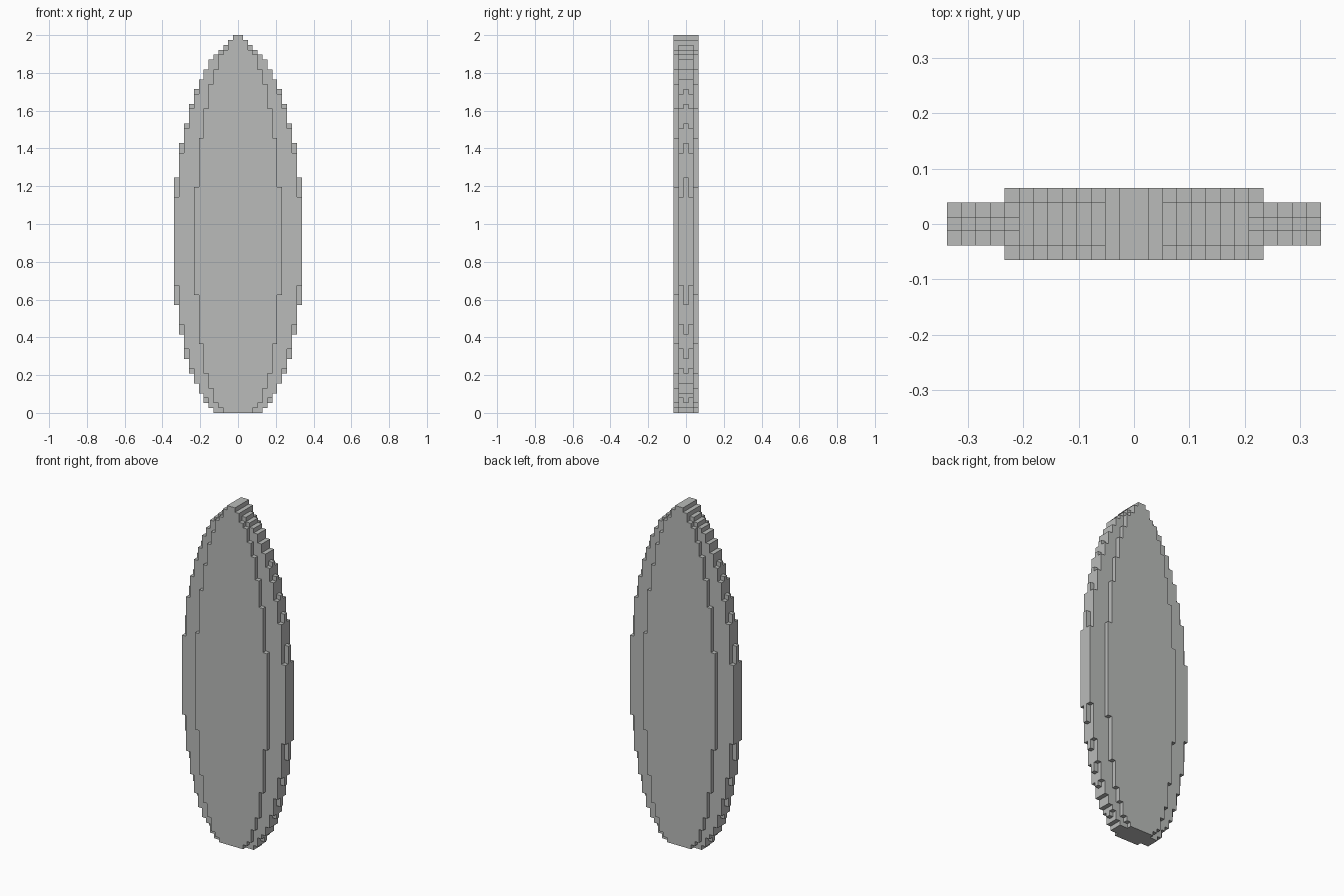
import bpy, bmesh
from mathutils import Vector

if "Cube" in bpy.data.objects:
    bpy.data.objects.remove(bpy.data.objects["Cube"], do_unlink=True)

ROWS = 77
UNIT = 2 / ROWS          # edge of one block

# Stepped outlines: column number outward from the middle -> (first row, end row)
core = [(0, 77), (0, 76), (0, 75), (0, 74), (0, 73), (1, 72), (2, 70),
        (4, 68), (6, 66), (8, 63), (11, 59), (16, 55), (22, 48)]
middle = [(0, 77), (0, 76), (0, 75), (0, 74), (0, 73), (1, 72), (3, 70),
          (4, 68), (6, 65), (9, 62), (13, 58), (18, 53), (26, 44)]
face = [(0, 77), (0, 76), (0, 74), (1, 73), (2, 70), (5, 67), (8, 62),
        (14, 56), (24, 46)]
layers = [face, middle, core, middle, face]   # front to back

# Filled block cells, mirrored left and right
cells = set()
for y, outline in enumerate(layers):
    for column, (low, high) in enumerate(outline):
        for z in range(low, high):
            cells.add((column, y, z))
            cells.add((-1 - column, y, z))


def add_shell(bm, cells):
    """Add a quad on every block side that has no neighbour."""
    verts = {}

    def corner(p):
        if p not in verts:
            x, y, z = p
            verts[p] = bm.verts.new(Vector((x, y - len(layers) / 2, z)) * UNIT)
        return verts[p]

    for cell in cells:
        for axis in range(3):
            u, v = (axis + 1) % 3, (axis + 2) % 3
            for side in (0, 1):
                neighbour = list(cell)
                neighbour[axis] += 2 * side - 1
                if tuple(neighbour) in cells:
                    continue
                ring = []
                for du, dv in ((0, 0), (1, 0), (1, 1), (0, 1)):
                    p = list(cell)
                    p[axis] += side
                    p[u] += du
                    p[v] += dv
                    ring.append(corner(tuple(p)))
                bm.faces.new(ring if side else ring[::-1])


# Single grey material
grey = bpy.data.materials.new("grey")
grey.use_nodes = True
colour = (0.49, 0.50, 0.49, 1)
grey.diffuse_color = colour
for node in grey.node_tree.nodes:
    if node.type == "BSDF_PRINCIPLED":
        node.inputs["Base Color"].default_value = colour

# Stepped oval board, with flat areas merged
bm = bmesh.new()
add_shell(bm, cells)
bmesh.ops.dissolve_limit(bm, angle_limit=0.01, verts=bm.verts[:], edges=bm.edges[:])
mesh = bpy.data.meshes.new("stepped_board")
bm.to_mesh(mesh)
bm.free()
mesh.materials.append(grey)
board = bpy.data.objects.new("stepped_board", mesh)
bpy.context.scene.collection.objects.link(board)
